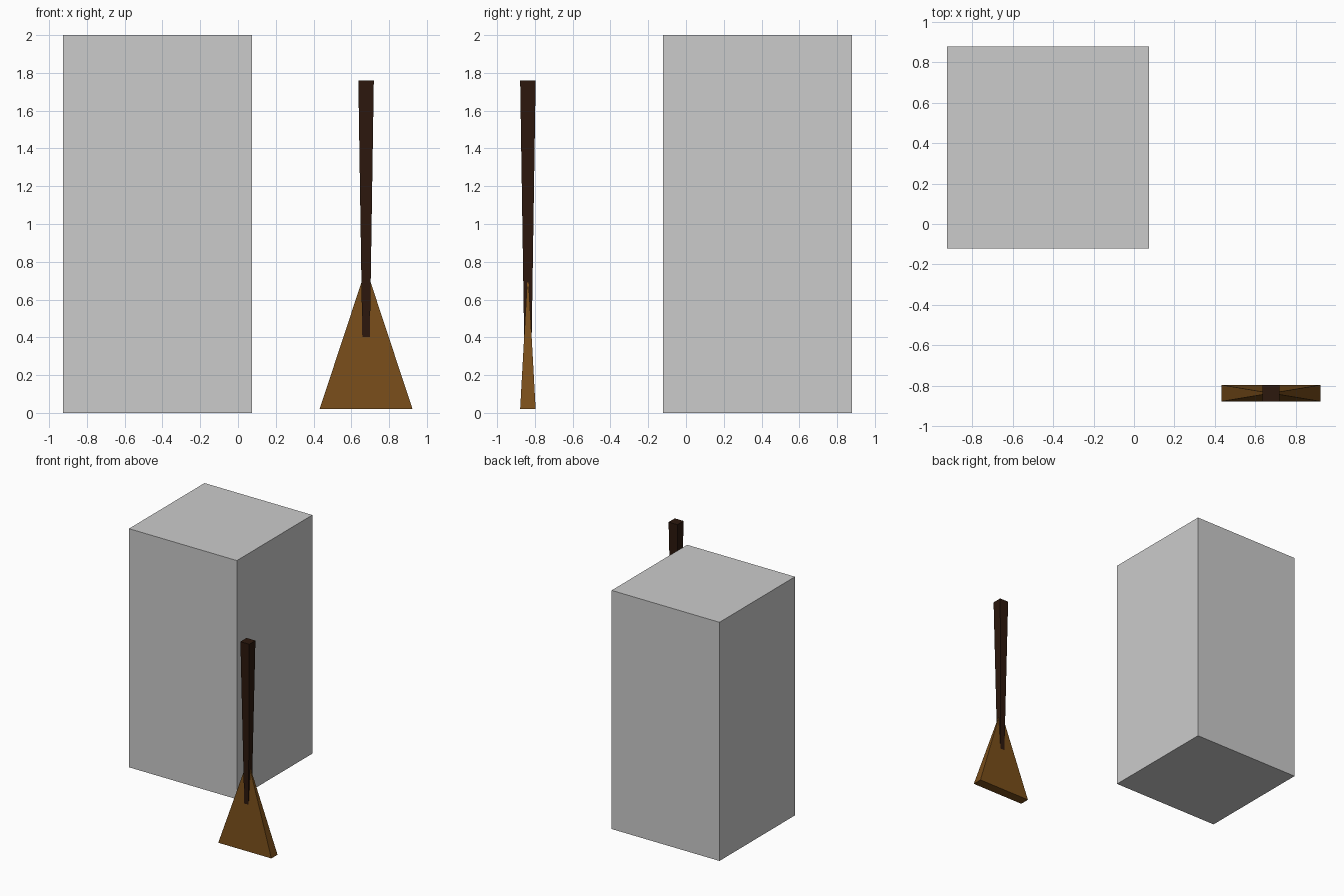
import bpy
import math

if "Cube" in bpy.data.objects:
    bpy.data.objects.remove(bpy.data.objects["Cube"])


def colour(obj, name, rgb):
    mat = bpy.data.materials.new(name)
    mat.diffuse_color = (*rgb, 1)
    mat.use_nodes = True
    mat.node_tree.nodes["Principled BSDF"].inputs["Base Color"].default_value = mat.diffuse_color
    obj.data.materials.append(mat)


def tapered_square(name, centre, z0, z1, half0, half1, y_scale=1.0):
    """Four-sided tapered bar or pyramid with sides along the axes."""
    r = math.sqrt(2)
    bpy.ops.mesh.primitive_cone_add(
        vertices=4, radius1=half0 * r, radius2=half1 * r, depth=z1 - z0,
        location=(centre[0], centre[1], (z0 + z1) / 2),
        rotation=(0, 0, math.pi / 4))
    obj = bpy.context.object
    obj.name = name
    bpy.ops.object.transform_apply(location=False, rotation=True, scale=False)
    obj.scale.y = y_scale
    bpy.ops.object.transform_apply(location=False, rotation=False, scale=True)
    return obj


# Tall plain block
bpy.ops.mesh.primitive_cube_add(size=1, location=(-0.426, 0.379, 1))
block = bpy.context.object
block.name = "tall_block"
block.scale.z = 2
bpy.ops.object.transform_apply(location=False, rotation=False, scale=True)

# Broom: handle widening upward, pyramid of bristles below
BROOM = (0.678, -0.837)
handle = tapered_square("broom_handle", BROOM, 0.40, 1.76, 0.02, 0.041)
colour(handle, "dark_wood", (0.025, 0.009, 0.004))

bristles = tapered_square("broom_bristles", BROOM, 0.02, 0.765, 0.246, 0.0,
                          y_scale=0.041 / 0.246)
colour(bristles, "straw", (0.19, 0.075, 0.01))
